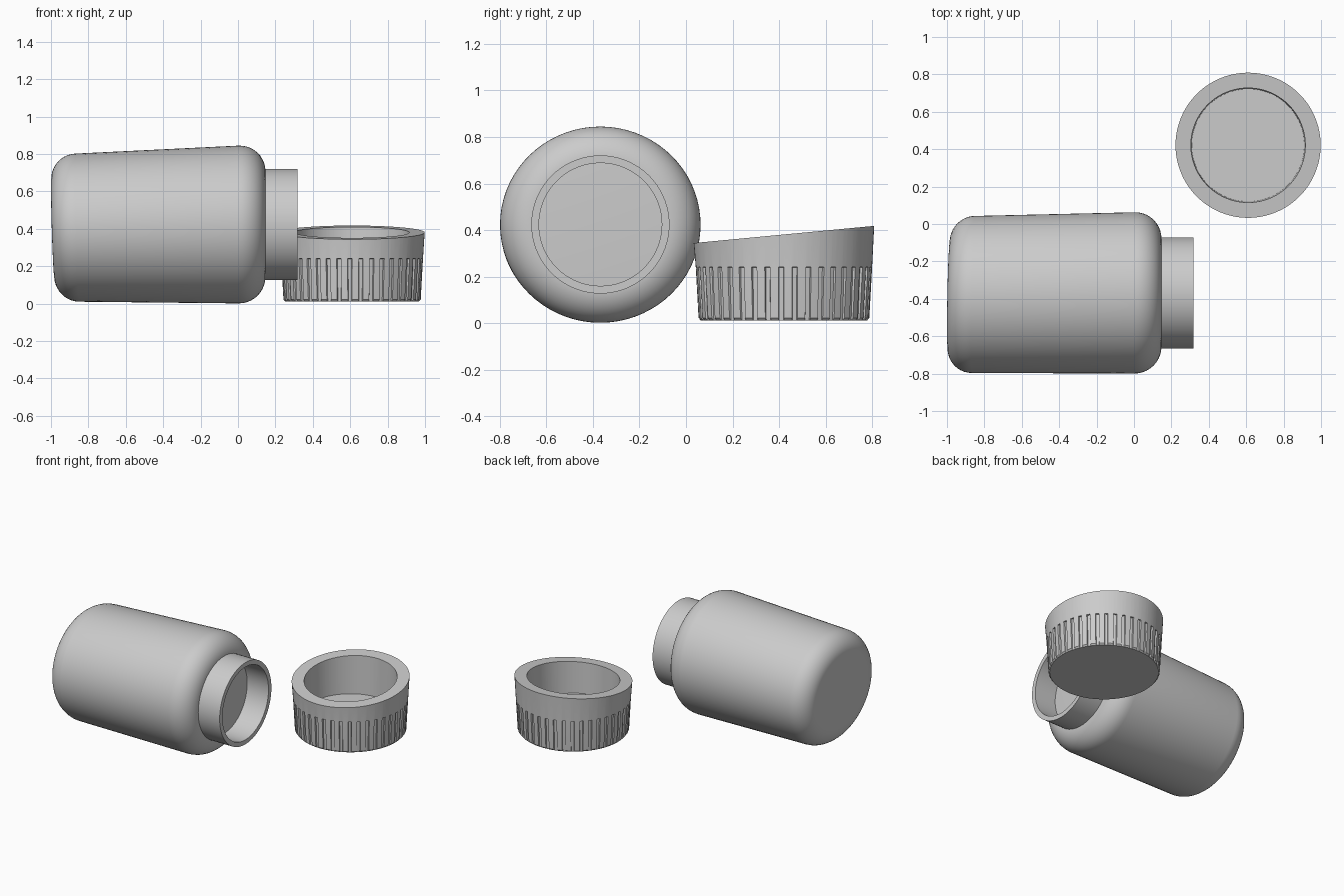
import bpy, bmesh
from math import sin, cos, pi

if "Cube" in bpy.data.objects:
    bpy.data.objects.remove(bpy.data.objects["Cube"])


def loft(name, rings, cap_start=True, cap_end=True, closed=False):
    """Skin a list of equal-length point rings into one smooth-shaded object."""
    bm = bmesh.new()
    vs = [[bm.verts.new(p) for p in ring] for ring in rings]
    n = len(vs[0])
    pairs = list(zip(vs, vs[1:])) + ([(vs[-1], vs[0])] if closed else [])
    for a, b in pairs:
        for i in range(n):
            j = (i + 1) % n
            bm.faces.new((a[i], a[j], b[j], b[i]))
    if cap_start and not closed:
        bm.faces.new(vs[0])
    if cap_end and not closed:
        bm.faces.new(vs[-1])
    bmesh.ops.recalc_face_normals(bm, faces=bm.faces)
    mesh = bpy.data.meshes.new(name)
    bm.to_mesh(mesh)
    bm.free()
    ob = bpy.data.objects.new(name, mesh)
    bpy.context.collection.objects.link(ob)
    bpy.ops.object.select_all(action='DESELECT')
    ob.select_set(True)
    bpy.context.view_layer.objects.active = ob
    bpy.ops.object.shade_smooth_by_angle(angle=0.5)
    return ob


def lerp(a, b, t):
    return a + (b - a) * t


# Bottle body: lies along x, widens slightly toward the shoulder, base a little tilted
SEG, STEPS = 72, 10
X0, X1, F0, F1 = -0.99, 0.147, 0.13, 0.145
profile = []                                    # (x, inset from full radius)
for k in range(STEPS + 1):
    a = k / STEPS * pi / 2
    profile.append((X0 + F0 * (1 - cos(a)), F0 * (1 - sin(a))))
for k in range(STEPS + 1):
    a = k / STEPS * pi / 2
    profile.append((X1 - F1 * (1 - sin(a)), F1 * (1 - cos(a))))


def body_ring(x, inset):
    t = (x - X0) / (X1 - X0)
    cy, cz = lerp(-0.378, -0.367, t), lerp(0.404, 0.426, t)
    ry, rz = lerp(0.418, 0.433, t) - inset, lerp(0.392, 0.426, t) - inset
    ring = []
    for i in range(SEG):
        a = 2 * pi * i / SEG
        dy, dz = ry * cos(a), rz * sin(a)
        ring.append((x + (1 - t) * (0.02 * dy - 0.03 * dz), cy + dy, cz + dz))
    return ring


loft("bottle_body", [body_ring(*p) for p in profile])


# Bottle neck: open tube, its floor is the flat end of the body
def neck_ring(x, r):
    return [(x, -0.368 + r * cos(2 * pi * i / SEG), 0.424 + r * sin(2 * pi * i / SEG))
            for i in range(SEG)]


loft("bottle_neck", [neck_ring(0.12, 0.297), neck_ring(0.318, 0.297),
                     neck_ring(0.318, 0.264), neck_ring(0.12, 0.264)], closed=True)

# Cap: upturned cup with slanted rim and grooved grip
CX, CY, RIBS = 0.61, 0.421, 40
GROOVE = [(0.0, 0), (0.3, 0), (0.6, 0), (0.64, 1), (0.96, 1)]   # pitch fraction, cut?


def cap_ring(z, r, depth=0.0, slope=0.0):
    ring = []
    for k in range(RIBS):
        for f, cut in GROOVE:
            a = 2 * pi * (k + f) / RIBS
            rr = r - depth * cut
            ring.append((CX + rr * cos(a), CY + rr * sin(a), z + slope * rr * sin(a)))
    return ring


loft("cap", [cap_ring(0.012, 0.358),
             cap_ring(0.022, 0.367, 0.008),
             cap_ring(0.24, 0.379, 0.011),
             cap_ring(0.241, 0.379),
             cap_ring(0.381, 0.388, slope=0.095),
             cap_ring(0.381, 0.306, slope=0.095),
             cap_ring(0.13, 0.301)])
